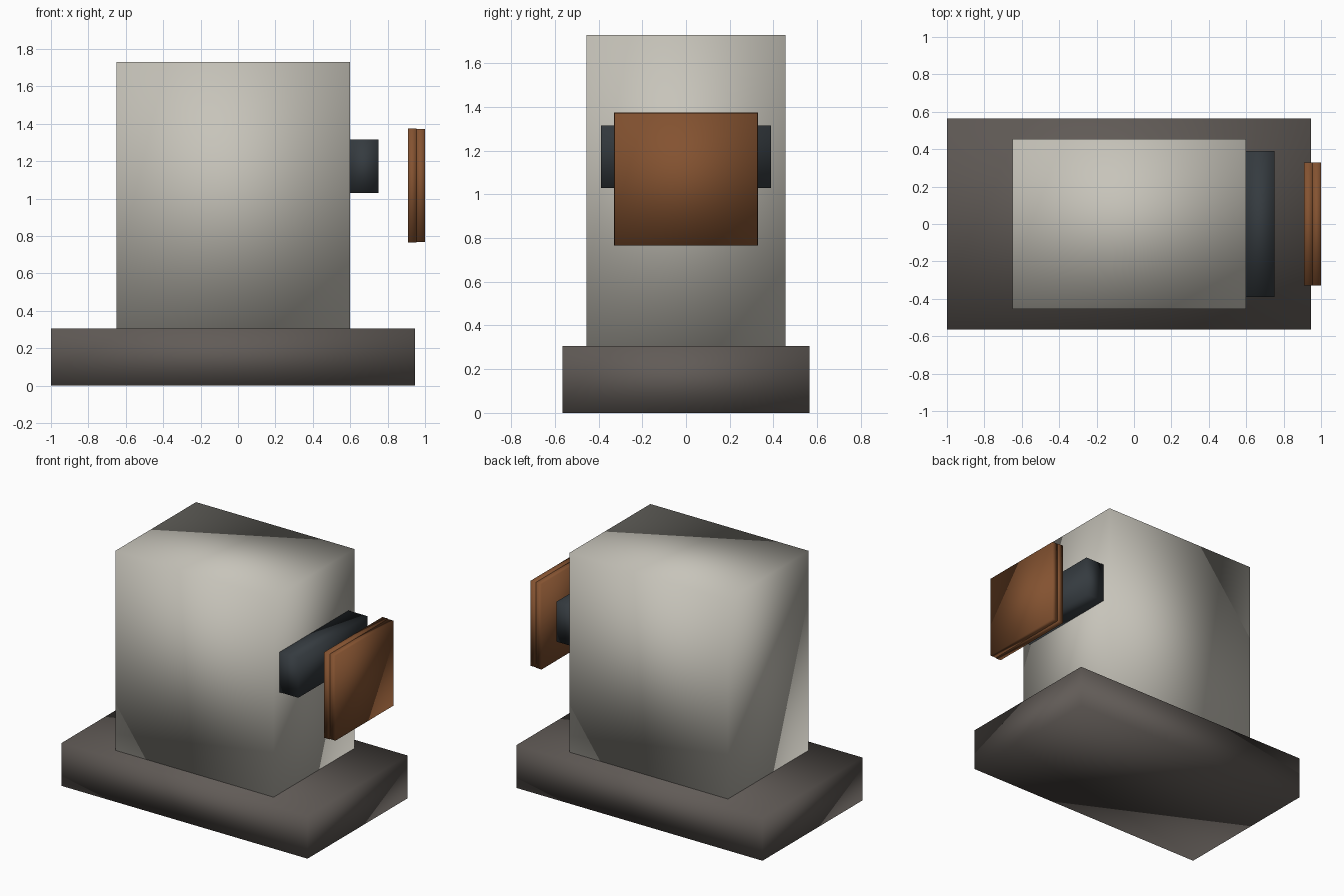
import bpy
import bmesh
from mathutils import Vector

if "Cube" in bpy.data.objects:
    bpy.data.objects.remove(bpy.data.objects["Cube"])


def material(name, rgb):
    mat = bpy.data.materials.new(name)
    mat.diffuse_color = (*rgb, 1.0)
    mat.use_nodes = True
    mat.node_tree.nodes["Principled BSDF"].inputs["Base Color"].default_value = mat.diffuse_color
    return mat


def box(name, lo, hi, mat):
    """Box between two corners, smooth-shaded over shared corners."""
    lo, hi = Vector(lo), Vector(hi)
    size, centre = hi - lo, (lo + hi) / 2
    bm = bmesh.new()
    bmesh.ops.create_cube(bm, size=1.0)
    bmesh.ops.scale(bm, vec=size, verts=bm.verts)
    for face in bm.faces:
        face.smooth = True
    mesh = bpy.data.meshes.new(name)
    bm.to_mesh(mesh)
    bm.free()
    mesh.materials.append(mat)
    obj = bpy.data.objects.new(name, mesh)
    obj.location = centre
    bpy.context.collection.objects.link(obj)
    return obj


stone = material("pale_stone", (0.57, 0.55, 0.49))
plinth = material("dark_stone", (0.12, 0.105, 0.095))
iron = material("dark_iron", (0.035, 0.043, 0.05))
rust = material("rust_brown", (0.23, 0.085, 0.03))

# Wide base and tall body
box("base", (-1.0, -0.565, 0.0), (0.945, 0.565, 0.305), plinth)
box("body", (-0.65, -0.455, 0.305), (0.60, 0.455, 1.73), stone)

# Ledge on the right side of the body
box("ledge", (0.60, -0.39, 1.03), (0.75, 0.39, 1.315), iron)

# Free-standing panel, made of two thin layers
box("panel_back", (0.91, -0.33, 0.765), (0.955, 0.33, 1.375), rust)
box("panel_front", (0.955, -0.328, 0.767), (1.0, 0.328, 1.373), rust)
